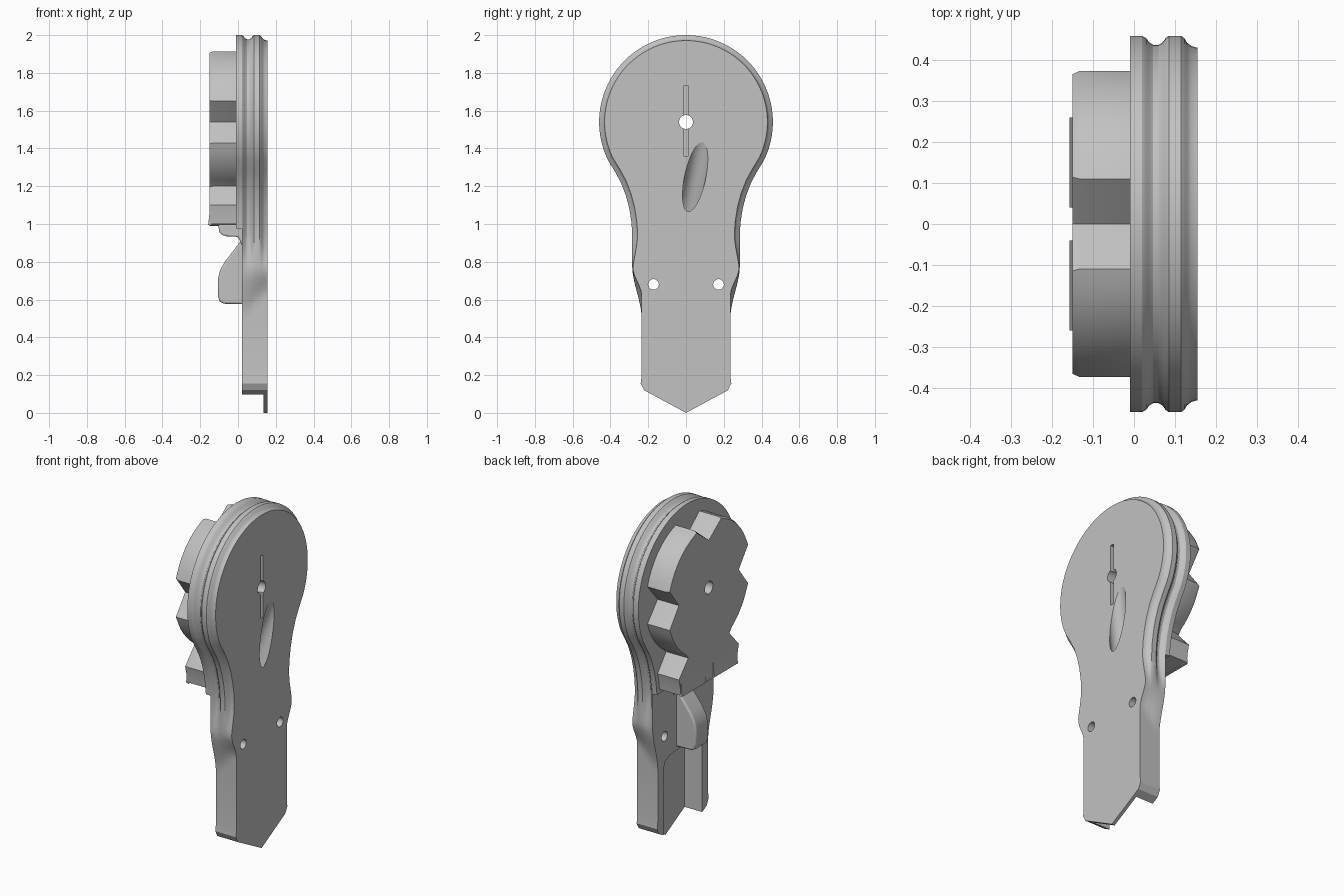
import bpy, bmesh, math
from mathutils import Vector

if "Cube" in bpy.data.objects:
    bpy.data.objects.remove(bpy.data.objects["Cube"], do_unlink=True)

grey = bpy.data.materials.new("plain grey")
grey.use_nodes = True
GREY = (0.54, 0.54, 0.54, 1)
grey.diffuse_color = GREY
grey.node_tree.nodes["Principled BSDF"].inputs["Base Color"].default_value = GREY

AXLE = 1.54  # height of the head centre


def make(name, rings):
    """Skin a stack of equally long point rings and cap both ends."""
    bm = bmesh.new()
    rows = [[bm.verts.new(p) for p in ring] for ring in rings]
    n = len(rows[0])
    for a, b in zip(rows, rows[1:]):
        for i in range(n):
            j = (i + 1) % n
            bm.faces.new((a[i], a[j], b[j], b[i]))
    bm.faces.new(rows[0])
    bm.faces.new(rows[-1])
    bmesh.ops.recalc_face_normals(bm, faces=bm.faces)
    mesh = bpy.data.meshes.new(name)
    bm.to_mesh(mesh)
    bm.free()
    obj = bpy.data.objects.new(name, mesh)
    bpy.context.collection.objects.link(obj)
    mesh.materials.append(grey)
    return obj


def prism_y(name, profile, y0, y1):
    return make(name, [[(x, y, z) for x, z in profile] for y in (y0, y1)])


def prism_x(name, profile, x0, x1):
    return make(name, [[(x, y, z) for y, z in profile] for x in (x0, x1)])


def box(name, x0, x1, y0, y1, z0, z1):
    return prism_y(name, [(x0, z0), (x1, z0), (x1, z1), (x0, z1)], y0, y1)


def rod(name, start, end, radius, sides=32):
    start, end = Vector(start), Vector(end)
    axis = (end - start).normalized()
    u = axis.cross(Vector((0.0, 0.3, 1))).normalized()
    v = axis.cross(u)
    turn = [math.tau * i / sides for i in range(sides)]
    return make(name, [[c + radius * (u * math.cos(t) + v * math.sin(t)) for t in turn]
                       for c in (start, end)])


def cut(obj, *cutters):
    for c in cutters:
        mod = obj.modifiers.new(c.name, "BOOLEAN")
        mod.object = c
        mod.operation = "DIFFERENCE"
        mod.solver = "EXACT"
        c.hide_render = True
        c.hide_set(True)


def smooth(v, a, b):
    t = min(max((v - a) / (b - a), 0), 1)
    return t * t * (3 - 2 * t)


def mirrored(half):
    """Close a half outline that begins and ends on the centre line."""
    return half + [(-y, z) for y, z in half[-2:0:-1]]


def inset(points, amount):
    """Move each point inward by amount(y, z)."""
    out = []
    for i, (y, z) in enumerate(points):
        a, b = Vector(points[i - 1]), Vector(points[(i + 1) % len(points)])
        d = (b - a).normalized()
        k = amount(y, z)
        out.append((y + d.y * k, z - d.x * k))
    return out


# Paddle body: round head, waist and pointed handle, with a grooved rim
def body_outline(x):
    drop = smooth(x, 0.02, 0.155)
    half = [(0.46 * math.sin(math.radians(a)), AXLE + 0.46 * math.cos(math.radians(a)))
            for a in range(0, 119, 4)]
    half += [(0.375, 1.275), (0.345, 1.22), (0.318, 1.15), (0.3, 1.08), (0.289, 1.01)]
    for i in range(20):
        z = 0.95 - 0.025 * i
        half.append((0.285 - 0.05 * smooth(z, 0.78, 0.5 + 0.12 * drop), z))
    half += [(0.235, 0.2), (0.24, 0.155), (0.222, 0.12), (0, 0)]
    return mirrored(half)


def rim_depth(depth):
    return lambda y, z: depth * smooth(z, 0.72, 0.95)


rim = [(-0.01, 0), (0.02, 0), (0.03, 0.006), (0.037, 0.016), (0.047, 0.022), (0.06, 0.022),
       (0.07, 0.016), (0.077, 0.006), (0.085, 0), (0.115, 0), (0.123, 0.006),
       (0.13, 0.017), (0.14, 0.025), (0.155, 0.029)]
body = make("paddle_body", [[(x, y, z) for y, z in inset(body_outline(x), rim_depth(d))]
                            for x, d in rim])

# Cutters: lower step, handle channel, holes, slot and slanted recess
step = box("step_cutter", -0.2, 0.02, -0.5, 0.5, -0.1, 0.975)
channel = prism_x("channel_cutter", mirrored([(0, 0.56), (0.12, 0.55), (0.165, 0.53),
                                              (0.18, 0.49), (0.18, -0.1), (0, -0.1)]), -0.1, 0.135)
axle_hole = rod("axle_hole_cutter", (-0.3, 0, AXLE), (0.3, 0, AXLE), 0.037)
pin_holes = [rod("pin_hole_cutter", (-0.3, s * 0.172, 0.68), (0.3, s * 0.172, 0.68), 0.028)
             for s in (-1, 1)]
slot = box("slot_cutter", 0.13, 0.3, -0.012, 0.012, 1.36, 1.73)
recess = rod("recess_cutter", (0.075, -0.004, 1.0), (0.21, 0.085, 1.42), 0.056)
cut(body, step, channel, axle_hole, *pin_holes, slot, recess)


# Toothed wheel with V notches and a flat foot
def rim_point(deg):
    t = math.radians(deg)
    return (0.39 * math.cos(t), AXLE + 0.39 * math.sin(t))


half = [(0, AXLE + 0.28)]
half += [rim_point(73.6 - 57.2 * i / 10) for i in range(11)]
half += [(0.28, AXLE)]
half += [rim_point(-16.4 - 39.6 * i / 8) for i in range(9)]
half += [(0.2, 1.2), (0.28, 1.1), (0.268, 1.05), (0.262, 1.0), (0, 0.99)]
wheel_outline = mirrored(half)


def tooth_chamfer(y, z):
    return 0.009 if math.hypot(y, z - AXLE) > 0.385 and z > 1.15 else 0


chamfered = inset(wheel_outline, tooth_chamfer)
wheel = make("toothed_wheel", [[(-0.15, y, z) for y, z in chamfered],
                               [(-0.132, y, z) for y, z in wheel_outline],
                               [(0.0, y, z) for y, z in wheel_outline]])
cut(wheel, axle_hole)

# Flared lips at the wheel foot
lips = [prism_y("foot_lip", [(-0.149, 1.11), (-0.152, 1.05), (-0.158, 0.995), (-0.14, 0.992)],
                s * 0.04, s * 0.26) for s in (-1, 1)]

# Rounded bracket under the wheel
bracket = prism_y("wheel_bracket", [(-0.105, 1.0), (-0.1, 0.96), (-0.085, 0.942), (-0.06, 0.935),
                                    (0.0, 0.932), (0.015, 0.9), (0.03, 0.87), (0.03, 1.0)],
                  -0.09, 0.09)

# Latch nose below the bracket
nose = prism_y("latch_nose", [(0.03, 0.575), (-0.075, 0.578), (-0.098, 0.59), (-0.106, 0.62),
                              (-0.106, 0.71), (-0.095, 0.755), (-0.07, 0.8), (-0.02, 0.865),
                              (0.01, 0.905), (0.03, 0.95)], -0.06, 0.06)
for obj, width in ((bracket, 0.012), (nose, 0.02)):
    mod = obj.modifiers.new("soft edges", "BEVEL")
    mod.width = width
    mod.segments = 3
    mod.limit_method = "ANGLE"
    mod.angle_limit = math.radians(60)

# Smooth shading with crisp edges
for obj in (body, wheel, bracket, nose, *lips):
    bpy.ops.object.select_all(action="DESELECT")
    obj.select_set(True)
    bpy.context.view_layer.objects.active = obj
    bpy.ops.object.shade_smooth_by_angle(angle=math.radians(30))
